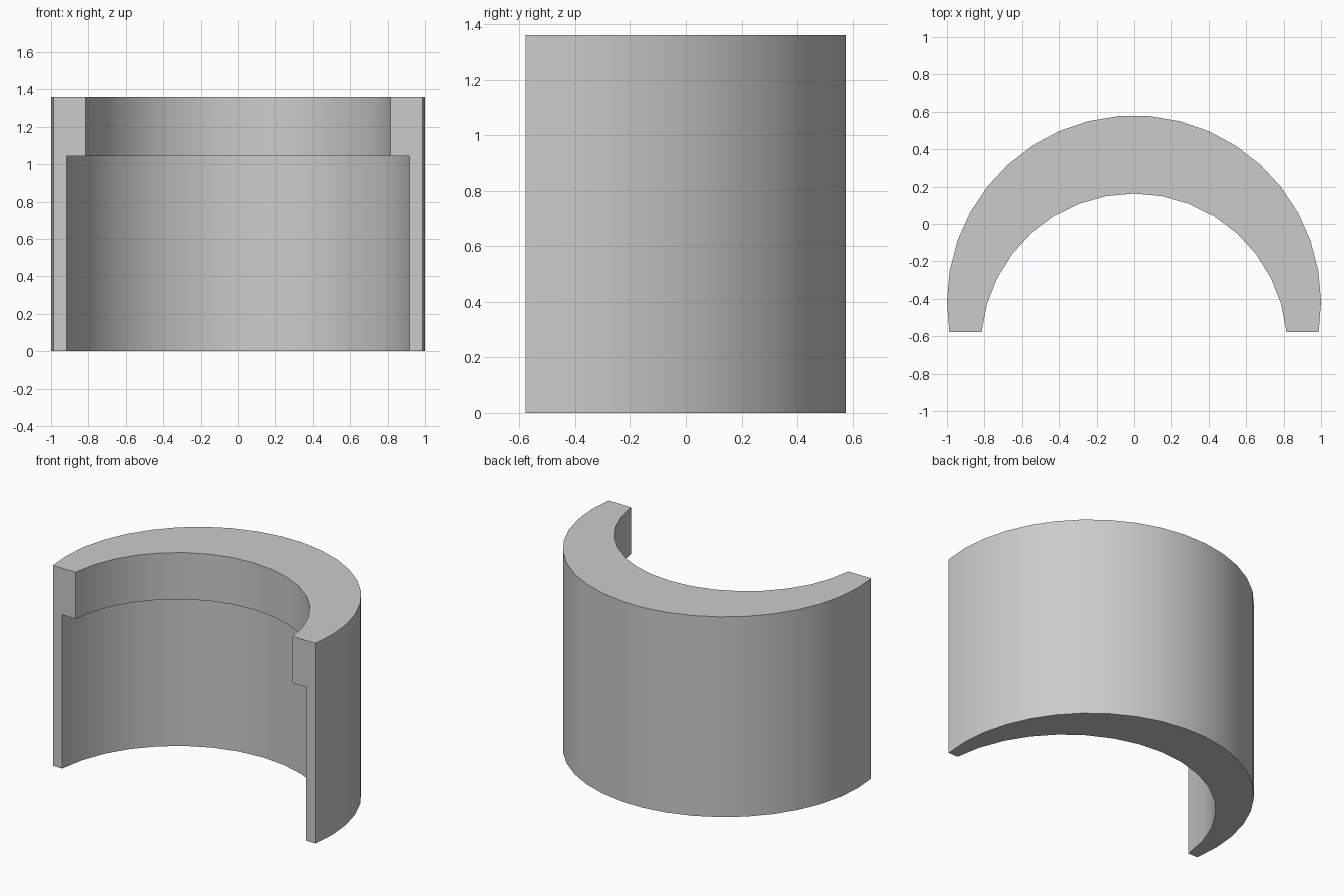
import bpy
import bmesh
import math

cube = bpy.data.objects.get("Cube")
if cube:
    bpy.data.objects.remove(cube, do_unlink=True)

FRONT_Y = -0.577          # flat plane where the sleeve is cut
STEP_Z, TOP_Z = 1.043, 1.36

grey = bpy.data.materials.new("light_grey")
grey.use_nodes = True
colour = (0.6, 0.6, 0.6, 1.0)
grey.diffuse_color = colour
grey.node_tree.nodes["Principled BSDF"].inputs["Base Color"].default_value = colour

bm = bmesh.new()


def arc(radius, centre_y, segments, z):
    """Row of vertices along an arc that starts and ends on the cut plane."""
    start = math.asin((FRONT_Y - centre_y) / radius)
    sweep = math.pi - 2 * start
    angles = [start + sweep * i / segments for i in range(segments + 1)]
    return [bm.verts.new((radius * math.cos(a), centre_y + radius * math.sin(a), z))
            for a in angles]


def wall(low, high):
    """Strip of quads between two matching arcs."""
    for i in range(len(low) - 1):
        bm.faces.new((low[i], low[i + 1], high[i + 1], high[i]))


def crescent(outer, inner):
    """Flat face between two arcs of the same height."""
    bm.faces.new(outer + inner[::-1])


# Outer wall, and the wider bore below the narrower lip
outer_low, outer_high = (arc(1.0, -0.42, 21, z) for z in (0, TOP_Z))
bore_low, bore_high = (arc(0.92, -0.656, 16, z) for z in (0, STEP_Z))
lip_low, lip_high = (arc(0.819, -0.656, 16, z) for z in (STEP_Z, TOP_Z))

for low, high in ((outer_low, outer_high), (bore_low, bore_high), (lip_low, lip_high)):
    wall(low, high)

# Bottom, top and the shelf under the lip
crescent(outer_low, bore_low)
crescent(outer_high, lip_high)
crescent(bore_high, lip_low)

# Stepped cut faces at both ends
for end in (0, -1):
    bm.faces.new([row[end] for row in
                  (outer_low, outer_high, lip_high, lip_low, bore_high, bore_low)])

bmesh.ops.recalc_face_normals(bm, faces=bm.faces)
mesh = bpy.data.meshes.new("half_sleeve")
bm.to_mesh(mesh)
bm.free()
mesh.materials.append(grey)

sleeve = bpy.data.objects.new("half_sleeve", mesh)
bpy.context.collection.objects.link(sleeve)
bpy.ops.object.select_all(action="DESELECT")
sleeve.select_set(True)
bpy.context.view_layer.objects.active = sleeve
bpy.ops.object.shade_smooth_by_angle(angle=math.radians(30))
